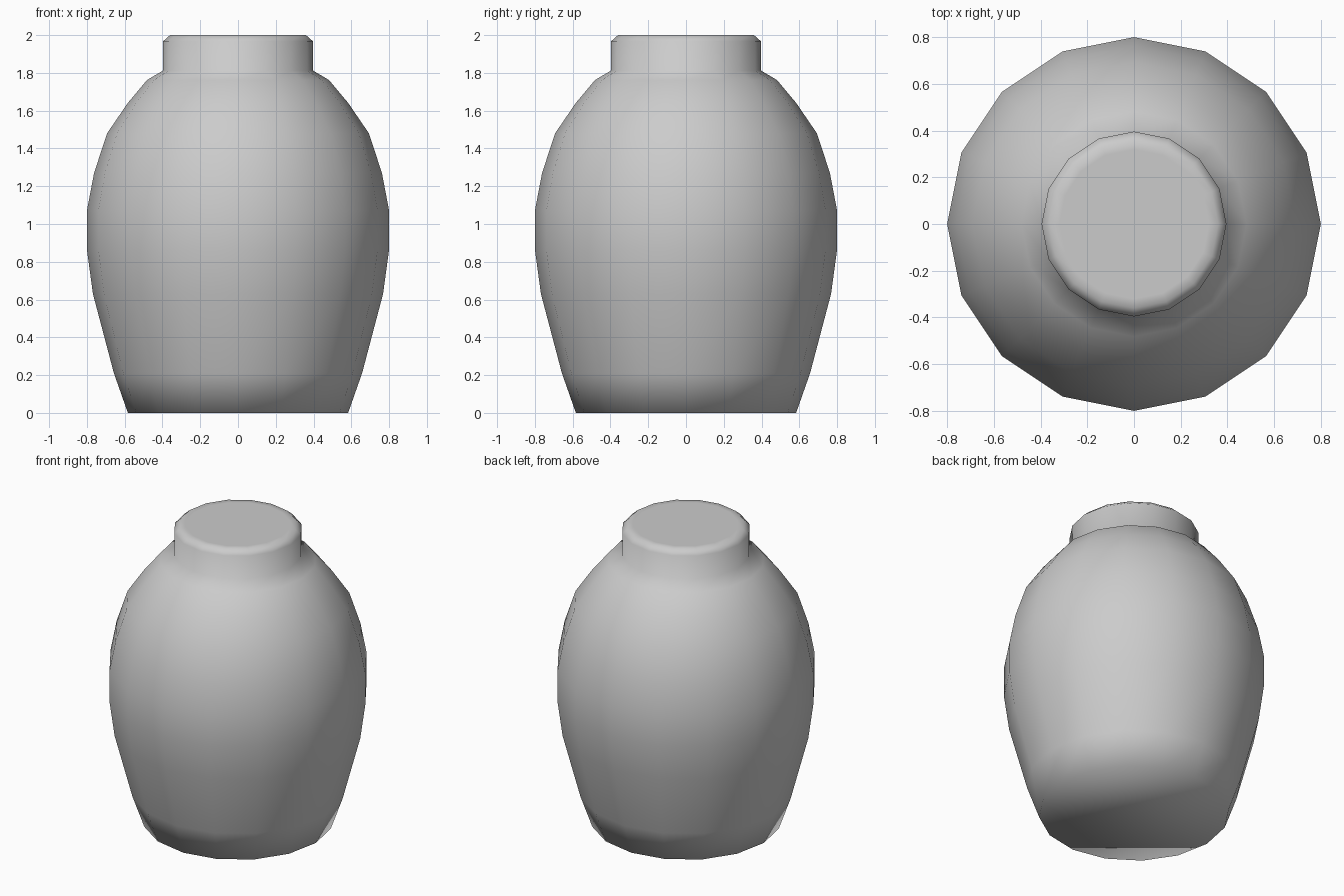
import bpy, bmesh, math

if "Cube" in bpy.data.objects:
    bpy.data.objects.remove(bpy.data.objects["Cube"])

SIDES = 16

# Half profile (radius, height) from foot to rim; the last point insets the flat lid
profile = [(0.583, 0.0), (0.657, 0.21), (0.768, 0.63), (0.8, 0.865), (0.8, 1.07),
           (0.762, 1.27), (0.693, 1.48), (0.584, 1.64), (0.482, 1.762), (0.396, 1.813),
           (0.396, 1.968), (0.36, 2.0), (0.32, 2.0)]

bm = bmesh.new()


def ring(radius, z):
    return [bm.verts.new((radius * math.cos(2 * math.pi * i / SIDES),
                          radius * math.sin(2 * math.pi * i / SIDES), z))
            for i in range(SIDES)]


# Wall: shoulder, body and neck in one lathe
rings = [ring(r, z) for r, z in profile]
for low, high in zip(rings, rings[1:]):
    for i in range(SIDES):
        j = (i + 1) % SIDES
        bm.faces.new((low[i], low[j], high[j], high[i]))

# Flat base and closed top
bm.faces.new(rings[0][::-1])
bm.faces.new(rings[-1])
bmesh.ops.recalc_face_normals(bm, faces=bm.faces)

mesh = bpy.data.meshes.new("jar")
bm.to_mesh(mesh)
bm.free()
jar = bpy.data.objects.new("jar", mesh)
bpy.context.collection.objects.link(jar)

# Smooth all but the base edge
bpy.context.view_layer.objects.active = jar
jar.select_set(True)
bpy.ops.object.shade_smooth_by_angle(angle=math.radians(75))
